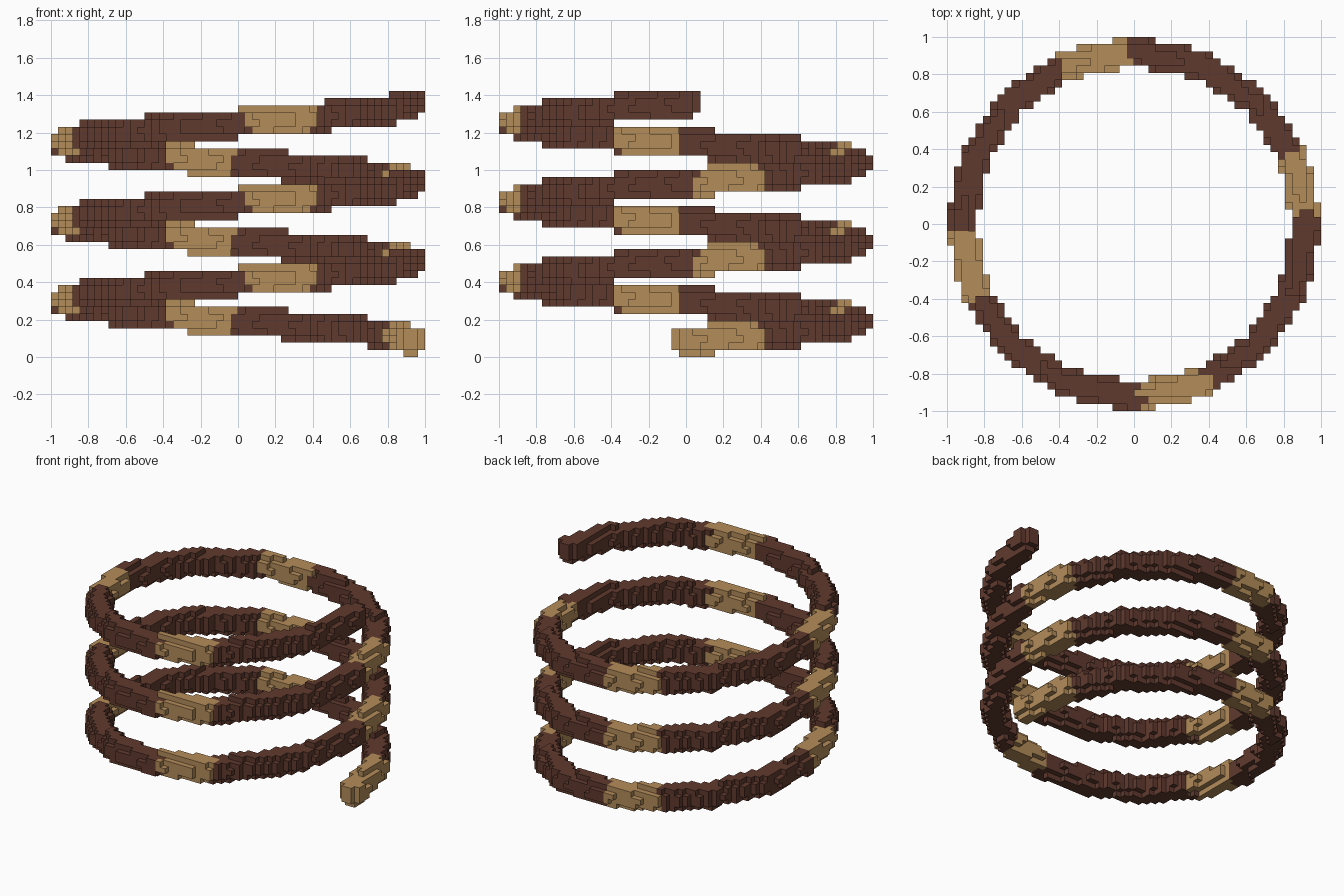
import bpy, bmesh, math
from itertools import product
from mathutils import Vector
from mathutils.geometry import intersect_point_line

cube = bpy.data.objects.get("Cube")
if cube:
    bpy.data.objects.remove(cube, do_unlink=True)

UNIT = 1 / 26          # edge of one small block
RADIUS = 24            # coil radius, in blocks
TUBE = 2.04            # tube radius, in blocks
PITCH = 11             # rise per turn, in blocks
START_Z = 2.25
SIDES, TURNS = 16, 3   # straight pieces per turn


def make_material(name, color):
    mat = bpy.data.materials.new(name)
    mat.use_nodes = True
    mat.diffuse_color = color
    mat.node_tree.nodes["Principled BSDF"].inputs["Base Color"].default_value = color
    return mat


def coil_point(i):
    a = math.tau * i / SIDES
    return Vector((RADIUS * math.cos(a), RADIUS * math.sin(a), START_Z + PITCH * i / SIDES))


def cells_near(a, b):
    """Blocks whose centre lies within the tube around the line a-b."""
    spans = [range(math.floor(min(p, q) - TUBE), math.ceil(max(p, q) + TUBE) + 1)
             for p, q in zip(a, b)]
    for cell in product(*spans):
        centre = Vector(cell) + Vector((0.5, 0.5, 0.5))
        t = intersect_point_line(centre, a, b)[1]
        if (a.lerp(b, min(max(t, 0), 1)) - centre).length <= TUBE:
            yield cell


def build_blocks(name, cells, solid, mat):
    """Mesh the outer faces of the given blocks."""
    bm = bmesh.new()
    corners = {}

    def vert(p):
        if p not in corners:
            corners[p] = bm.verts.new(Vector(p) * UNIT)
        return corners[p]

    for cell in cells:
        for axis, side in product(range(3), (0, 1)):
            beside = list(cell)
            beside[axis] += 2 * side - 1
            if tuple(beside) in solid:
                continue
            u, v = (axis + 1) % 3, (axis + 2) % 3
            loop = []
            for du, dv in ((0, 0), (1, 0), (1, 1), (0, 1)):
                p = list(cell)
                p[axis] += side
                p[u] += du
                p[v] += dv
                loop.append(vert(tuple(p)))
            bm.faces.new(loop if side else loop[::-1])
    mesh = bpy.data.meshes.new(name)
    bm.to_mesh(mesh)
    bm.free()
    mesh.materials.append(mat)
    bpy.context.collection.objects.link(bpy.data.objects.new(name, mesh))


# Fill the coil from the bottom up; each quarter turn opens with a light band
solid = {}
for i in range(SIDES * TURNS):
    for cell in cells_near(coil_point(i), coil_point(i + 1)):
        solid.setdefault(cell, i % 4 == 0)

brown = make_material("dark brown", (0.117, 0.042, 0.027, 1))
tan = make_material("light tan", (0.456, 0.262, 0.102, 1))
build_blocks("coil_tube", [c for c, light in solid.items() if not light], solid, brown)
build_blocks("coil_bands", [c for c, light in solid.items() if light], solid, tan)
